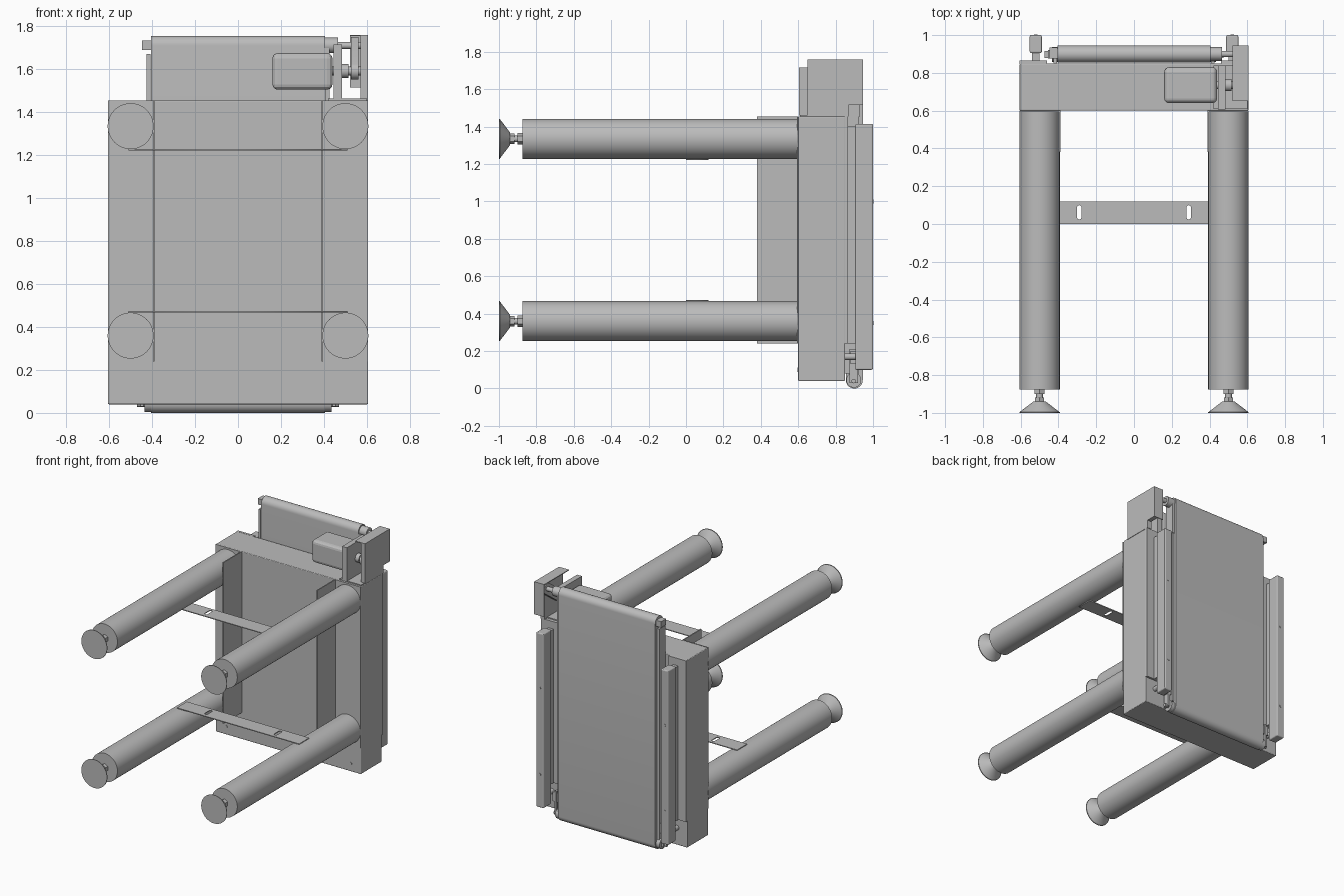
import bpy, bmesh
from math import cos, sin, pi, radians
from mathutils import Matrix, Vector

cube = bpy.data.objects.get("Cube")
if cube:
    bpy.data.objects.remove(cube)

grey = bpy.data.materials.new("plain grey")
grey.use_nodes = True
COLOUR = (0.5, 0.5, 0.5, 1)
grey.diffuse_color = COLOUR
grey.node_tree.nodes["Principled BSDF"].inputs["Base Color"].default_value = COLOUR


def finish(name, bm, smooth=False):
    bmesh.ops.recalc_face_normals(bm, faces=bm.faces)
    mesh = bpy.data.meshes.new(name)
    bm.to_mesh(mesh)
    bm.free()
    mesh.materials.append(grey)
    obj = bpy.data.objects.new(name, mesh)
    bpy.context.collection.objects.link(obj)
    if smooth:
        bpy.ops.object.select_all(action="DESELECT")
        obj.select_set(True)
        bpy.context.view_layer.objects.active = obj
        bpy.ops.object.shade_smooth_by_angle(angle=radians(35))
    return obj


def box(name, x, y, z, bevel=0):
    """Box from (min, max) pairs."""
    bm = bmesh.new()
    bmesh.ops.create_cube(bm, size=1)
    for v in bm.verts:
        v.co = [(r[0] + r[1]) / 2 + c * (r[1] - r[0]) for c, r in zip(v.co, (x, y, z))]
    obj = finish(name, bm)
    if bevel:
        mod = obj.modifiers.new("edge", "BEVEL")
        mod.width, mod.segments = bevel, 3
    return obj


def rod(name, start, end, r1, r2=None, sides=32):
    """Cylinder or cone between two points."""
    a, b = Vector(start), Vector(end)
    bm = bmesh.new()
    turn = (b - a).to_track_quat("Z", "Y").to_matrix().to_4x4()
    bmesh.ops.create_cone(bm, cap_ends=True, segments=sides, radius1=r1,
                          radius2=r1 if r2 is None else r2, depth=(b - a).length,
                          matrix=Matrix.Translation((a + b) / 2) @ turn)
    return finish(name, bm, sides > 8)


def prism(name, profile, x, smooth=False):
    """Extrude a (y, z) profile along x."""
    bm = bmesh.new()
    face = bm.faces.new([bm.verts.new((x[0], *p)) for p in profile])
    ext = bmesh.ops.extrude_face_region(bm, geom=[face])
    moved = [v for v in ext["geom"] if isinstance(v, bmesh.types.BMVert)]
    bmesh.ops.translate(bm, verts=moved, vec=(x[1] - x[0], 0, 0))
    return finish(name, bm, smooth)


def arc(cy, cz, r, start, end, n=16):
    return [(cy + r * cos(start + (end - start) * i / n),
             cz + r * sin(start + (end - start) * i / n)) for i in range(n + 1)]


def both(r, s):
    return tuple(sorted((r[0] * s, r[1] * s)))


# Cabinet body
box("cabinet_body", (-0.605, 0.605), (0.60, 0.85), (0.04, 1.455), 0.005)

# Legs with adjustable feet
for side, s in (("right", -1), ("left", 1)):
    for level, z in (("lower", 0.36), ("upper", 1.335)):
        x = s * 0.5
        name = f"{level}_{side}"
        parts = (("leg", -0.875, 0.60, 0.107, 0.107, 48),
                 ("foot_spindle", -0.96, -0.87, 0.018, 0.018, 16),
                 ("foot_lock_nut", -0.90, -0.875, 0.03, 0.03, 6),
                 ("foot_nut", -0.94, -0.918, 0.028, 0.028, 6),
                 ("foot_cone", -0.995, -0.94, 0.105, 0.033, 48),
                 ("foot_pad", -1.0, -0.995, 0.107, 0.107, 48))
        for part, y0, y1, r0, r1, n in parts:
            rod(f"{name}_{part}", (x, y0, z), (x, y1, z), r0, r1, n)

    # Angle bracket behind each pair of legs
    box(f"{side}_bracket_web", both((0.388, 0.396), s), (0.38, 0.60), (0.24, 1.455))
    box(f"{side}_bracket_flange", both((0.388, 0.605), s), (0.594, 0.60), (0.24, 1.455))
    rod(f"{side}_cabinet_bolt", (s * 0.52, 0.597, 0.1), (s * 0.52, 0.61, 0.1), 0.011, sides=16)

    # Rear flange, guide rail and its mounts
    box(f"{side}_rear_flange", both((0.46, 0.605), s), (0.848, 0.865), (0.24, 1.455))
    box(f"{side}_guide_rail", both((0.488, 0.552), s), (0.905, 1.0), (0.10, 1.415), 0.008)
    box(f"{side}_rail_spine", both((0.50, 0.54), s), (0.86, 0.91), (0.24, 1.40))
    for z in (0.35, 1.0):
        rod(f"{side}_rail_bolt", (s * 0.52, 0.99, z), (s * 0.52, 1.003, z), 0.01, sides=16)
    rod(f"{side}_rail_peg", (s * 0.52, 0.85, 0.17), (s * 0.52, 0.91, 0.17), 0.018, sides=16)

    # Belt side frame and tail take-up bracket
    box(f"{side}_belt_frame", both((0.407, 0.425), s), (0.85, 0.925),
        (0.08, 1.67 if s < 0 else 1.51))
    box(f"{side}_tail_fork", both((0.44, 0.455), s), (0.875, 0.92), (0.03, 0.21))
    box(f"{side}_tail_block", both((0.425, 0.475), s), (0.88, 0.915), (0.13, 0.20))
    rod(f"{side}_tail_hub", (s * 0.405, 0.897, 0.045), (s * 0.435, 0.897, 0.045), 0.04)

# Belt loop with head and tail shafts
loop = arc(0.90, 1.711, 0.045, 0, pi) + arc(0.90, 0.045, 0.045, pi, 2 * pi)
prism("conveyor_belt", loop, (-0.405, 0.405), True)
rod("tail_shaft", (-0.47, 0.897, 0.04), (0.47, 0.897, 0.04), 0.012, sides=16)
rod("head_shaft", (-0.44, 0.90, 1.711), (0.57, 0.90, 1.711), 0.017, sides=16)
rod("head_collar", (0.40, 0.90, 1.711), (0.465, 0.90, 1.711), 0.036)
box("head_bearing_right", (-0.447, -0.405), (0.875, 0.935), (1.69, 1.735))
box("head_plate_left", (0.405, 0.425), (0.86, 0.93), (1.455, 1.70))

# Cross bars with a long slot near each end
def slot(cx):
    right = [(cx + y, z) for y, z in arc(0, 0.087, 0.0125, 0, pi, 8)]
    return right + [(cx + y, z) for y, z in arc(0, 0.037, 0.0125, pi, 2 * pi, 8)]


outline = [(-0.51, 0), (0.51, 0), (0.51, 0.12), (-0.51, 0.12)]
for name, z in (("lower_cross_bar", 0.471), ("upper_cross_bar", 1.225)):
    curve = bpy.data.curves.new(name, "CURVE")
    curve.dimensions, curve.fill_mode, curve.extrude = "2D", "BOTH", 0.003
    for points in (outline, slot(-0.29), slot(0.29)):
        spline = curve.splines.new("POLY")
        spline.points.add(len(points) - 1)
        for p, co in zip(spline.points, points):
            p.co = (*co, 0, 1)
        spline.use_cyclic_u = True
    curve.materials.append(grey)
    bar = bpy.data.objects.new(name, curve)
    bar.location.z = z
    bpy.context.collection.objects.link(bar)

# Drive motor on its mounting plate
box("motor_body", (0.16, 0.44), (0.64, 0.83), (1.505, 1.675), 0.025)
box("motor_plate", (0.445, 0.485), (0.605, 0.84), (1.46, 1.715))
box("motor_plate_foot", (0.42, 0.60), (0.61, 0.84), (1.455, 1.463))
rod("motor_shaft", (0.44, 0.735, 1.592), (0.57, 0.735, 1.592), 0.02, sides=16)
rod("motor_hub", (0.48, 0.735, 1.592), (0.515, 0.735, 1.592), 0.032)

# Drive belt around both pulleys
tilt = 0.63
drive = arc(0.90, 1.711, 0.04, tilt - pi / 2, tilt + pi / 2)
drive += arc(0.735, 1.592, 0.04, tilt + pi / 2, tilt + 3 * pi / 2)
prism("drive_belt", drive, (0.525, 0.562), True)

# Drive cover: outer plate with folded top and back
cover = [(0.65, 1.455), (0.87, 1.455), (0.87, 1.515), (0.945, 1.515), (0.945, 1.76), (0.65, 1.76)]
prism("drive_cover", cover, (0.57, 0.605))
box("drive_cover_top", (0.522, 0.58), (0.65, 0.945), (1.754, 1.76))
box("drive_cover_back", (0.522, 0.58), (0.939, 0.945), (1.515, 1.76))
